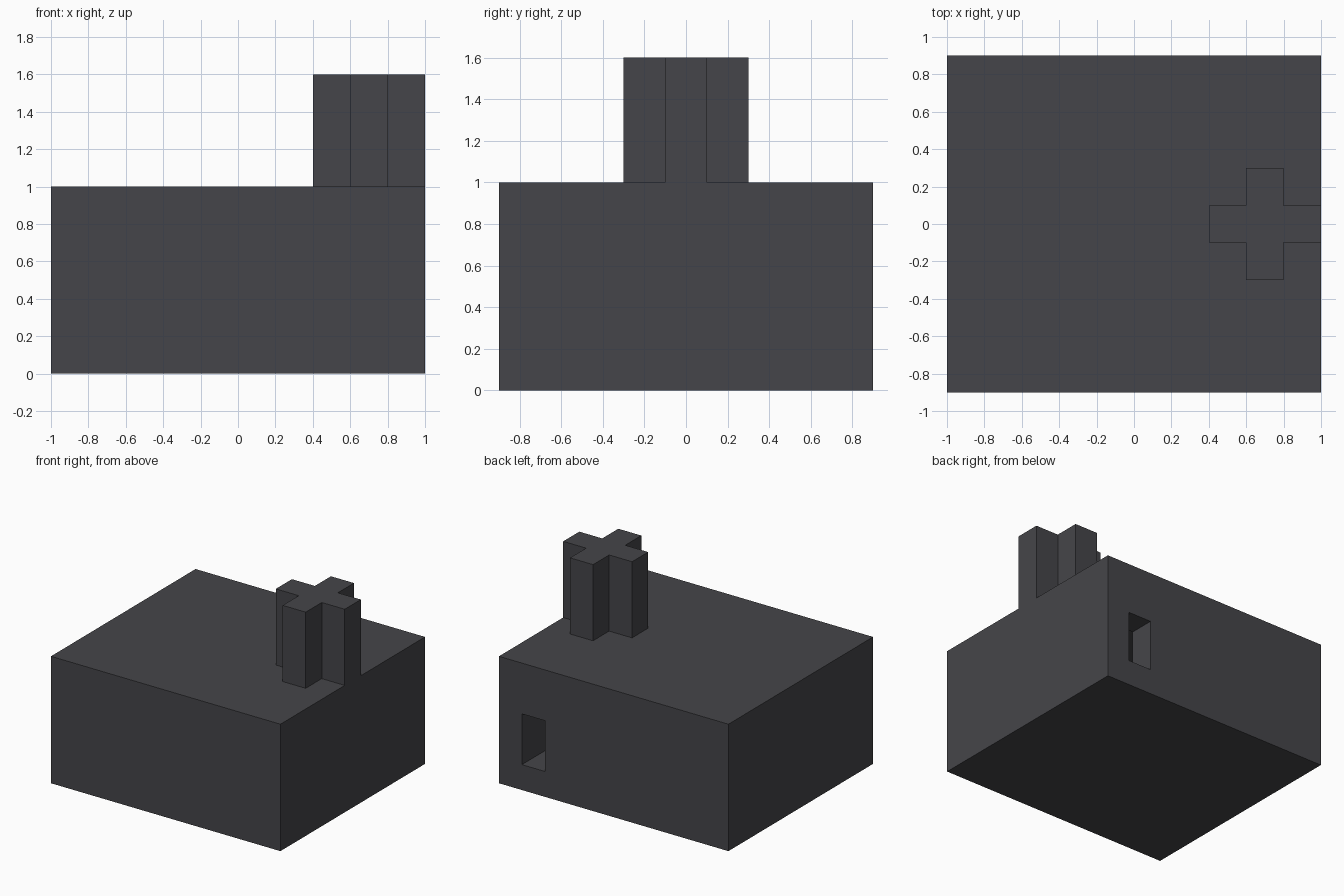
import bpy, bmesh
from math import radians
from mathutils import Vector

cube = bpy.data.objects.get("Cube")
if cube:
    bpy.data.objects.remove(cube, do_unlink=True)

charcoal = bpy.data.materials.new("charcoal")
charcoal.use_nodes = True
colour = (0.06, 0.06, 0.067, 1)
charcoal.diffuse_color = colour
charcoal.node_tree.nodes["Principled BSDF"].inputs["Base Color"].default_value = colour


def prism(name, outline, bottom, top):
    """Extrude an xy outline upwards into a closed solid."""
    bm = bmesh.new()
    face = bm.faces.new([bm.verts.new((x, y, bottom)) for x, y in outline])
    raised = bmesh.ops.extrude_face_region(bm, geom=[face])["geom"]
    for v in raised:
        if isinstance(v, bmesh.types.BMVert):
            v.co.z = top
    bmesh.ops.recalc_face_normals(bm, faces=bm.faces)
    mesh = bpy.data.meshes.new(name)
    bm.to_mesh(mesh)
    bm.free()
    mesh.materials.append(charcoal)
    obj = bpy.data.objects.new(name, mesh)
    bpy.context.collection.objects.link(obj)
    return obj


def rectangle(x0, x1, y0, y1):
    return [(x0, y0), (x1, y0), (x1, y1), (x0, y1)]


def combine(target, part, operation):
    """Apply a boolean, then remove the helper solid."""
    part.hide_render = True
    mod = target.modifiers.new(part.name, "BOOLEAN")
    mod.operation, mod.solver, mod.object = operation, "EXACT", part
    bpy.context.view_layer.objects.active = target
    bpy.ops.object.modifier_apply(modifier=mod.name)
    bpy.data.objects.remove(part, do_unlink=True)


# Main block
house = prism("house", rectangle(-1, 1, -0.9, 0.9), 0, 1)

# Cross-shaped chimney, flush with the side wall and rooted in the roof
centre, arm, half = Vector((0.7, 0)), 0.3, 0.1
quarter = [Vector((arm, -half)), Vector((arm, half)), Vector((half, half))]
cross = []
for i in range(4):
    for p in quarter:
        q = p.copy()
        for _ in range(i):
            q = Vector((-q.y, q.x))
        cross.append([round(c, 4) for c in centre + q])
combine(house, prism("chimney", cross, 0.9, 1.6), "UNION")

# Hollow room with thick walls, and the doorway through the back wall
combine(house, prism("room", rectangle(-0.8, 0.8, -0.7, 0.7), 0.2, 0.8), "DIFFERENCE")
combine(house, prism("doorway", rectangle(0.6, 0.8, 0.5, 1.1), 0.2, 0.6), "DIFFERENCE")

# Merge coplanar faces
bm = bmesh.new()
bm.from_mesh(house.data)
bmesh.ops.remove_doubles(bm, verts=bm.verts, dist=0.0001)
bmesh.ops.dissolve_limit(bm, angle_limit=radians(1), verts=bm.verts, edges=bm.edges)
bm.to_mesh(house.data)
bm.free()
